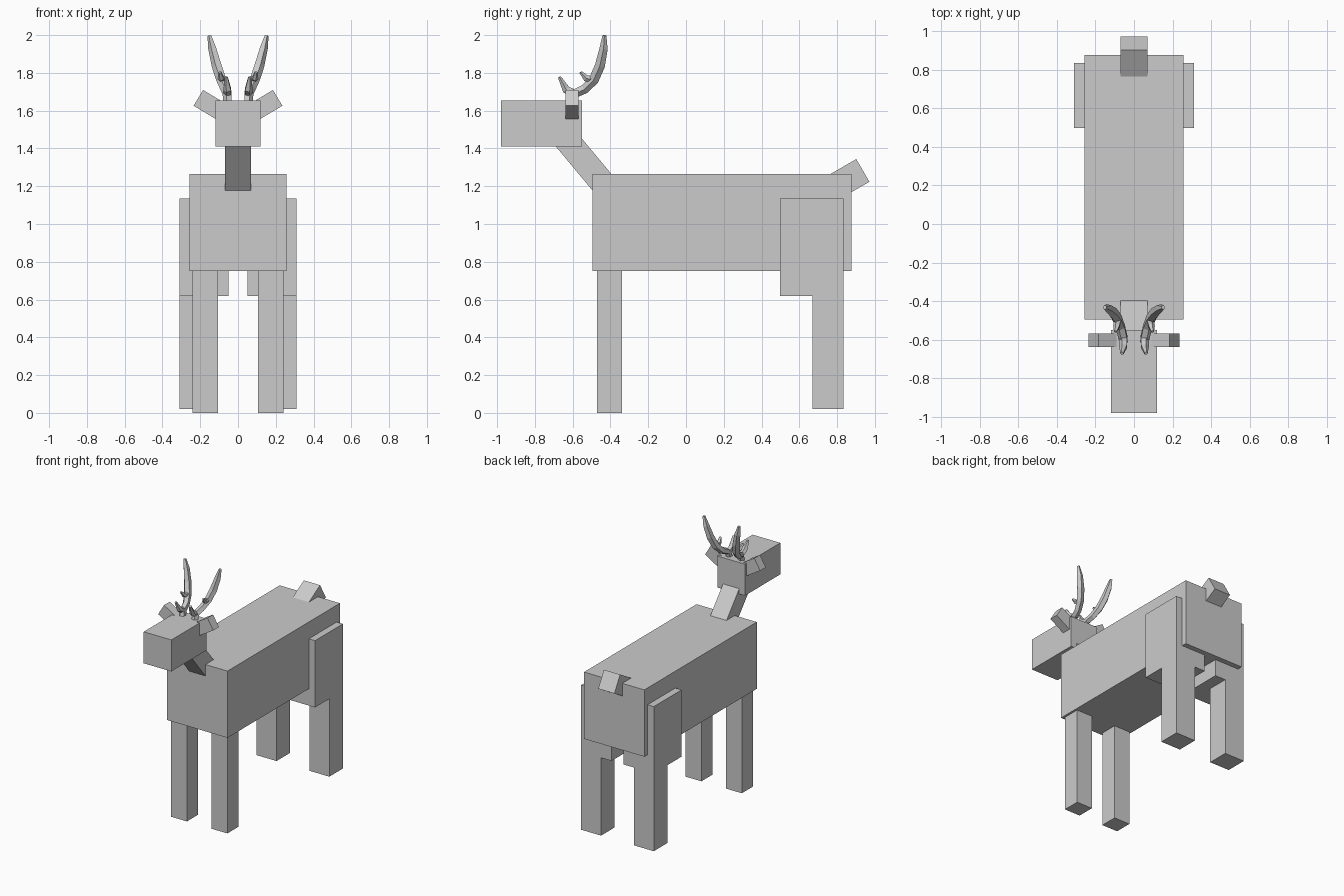
import bpy, bmesh, math
from mathutils import Vector, Matrix

if "Cube" in bpy.data.objects:
    bpy.data.objects.remove(bpy.data.objects["Cube"])


def finish(name, bm):
    bmesh.ops.recalc_face_normals(bm, faces=bm.faces)
    me = bpy.data.meshes.new(name)
    bm.to_mesh(me)
    bm.free()
    ob = bpy.data.objects.new(name, me)
    bpy.context.collection.objects.link(ob)
    return ob


def add_box(bm, lo, hi):
    lo, hi = Vector(lo), Vector(hi)
    m = Matrix.Translation((lo + hi) / 2) @ Matrix.Diagonal((*(hi - lo), 1))
    bmesh.ops.create_cube(bm, size=1, matrix=m)


def box(name, lo, hi):
    bm = bmesh.new()
    add_box(bm, lo, hi)
    return finish(name, bm)


def turned_box(name, centre, size, axis, degrees):
    ob = box(name, [-s / 2 for s in size], [s / 2 for s in size])
    ob.data.transform(Matrix.Translation(centre) @ Matrix.Rotation(math.radians(degrees), 4, axis))
    return ob


def prism_x(name, profile, x0, x1):
    # extrude a (y, z) outline along x
    bm = bmesh.new()
    f = bm.faces.new([bm.verts.new((x0, y, z)) for y, z in profile])
    ext = bmesh.ops.extrude_face_region(bm, geom=[f])
    bmesh.ops.translate(bm, vec=(x1 - x0, 0, 0),
                        verts=[v for v in ext["geom"] if isinstance(v, bmesh.types.BMVert)])
    return finish(name, bm)


def add_tube(bm, path, sides=5):
    # tapered sweep through (x, y, z, radius) points
    pts = [Vector(p[:3]) for p in path]
    rings = []
    for i, p in enumerate(pts):
        t = (pts[min(i + 1, len(pts) - 1)] - pts[max(i - 1, 0)]).normalized()
        u = (Vector((1, 0, 0)) - t * t.x).normalized()
        w = t.cross(u)
        ring = []
        for k in range(sides):
            a = 2 * math.pi * k / sides
            ring.append(bm.verts.new(p + path[i][3] * (u * math.cos(a) + w * math.sin(a))))
        rings.append(ring)
    for a, b in zip(rings, rings[1:]):
        for k in range(sides):
            n = (k + 1) % sides
            bm.faces.new((a[k], a[n], b[n], b[k]))
    bm.faces.new(rings[0])
    bm.faces.new(rings[-1])


def mirror(ob):
    mod = ob.modifiers.new("mirror", 'MIRROR')
    mod.use_axis[0] = True
    mod.use_clip = False
    mod.use_mirror_merge = False


# body, head, neck and tail
box("body", (-0.257, -0.495, 0.75), (0.257, 0.875, 1.265))
box("head", (-0.118, -0.98, 1.41), (0.118, -0.55, 1.653))
turned_box("neck", (0, -0.515, 1.305), (0.138, 0.133, 0.43), 'X', 39.8)
turned_box("tail", (0, 0.841, 1.2285), (0.138, 0.22, 0.139), 'X', 30)

# legs
mirror(box("front_leg", (0.105, -0.472, 0.0), (0.24, -0.338, 0.78)))
mirror(box("hind_shin", (0.14, 0.67, 0.02), (0.31, 0.835, 0.62)))
mirror(box("hind_thigh", (0.05, 0.497, 0.62), (0.31, 0.835, 1.135)))

# ears
mirror(turned_box("ear", (0.133, -0.6025, 1.6215), (0.18, 0.069, 0.097), 'Y', -31))

# antlers: main beam plus two tines
bm = bmesh.new()
add_tube(bm, [(0.052, -0.605, 1.63, 0.024), (0.056, -0.59, 1.69, 0.026),
              (0.068, -0.535, 1.715, 0.026), (0.088, -0.487, 1.765, 0.028),
              (0.112, -0.455, 1.84, 0.028), (0.135, -0.436, 1.93, 0.023),
              (0.151, -0.432, 1.998, 0.011)])
add_tube(bm, [(0.054, -0.59, 1.69, 0.023), (0.055, -0.635, 1.712, 0.022),
              (0.062, -0.67, 1.778, 0.009)])
add_tube(bm, [(0.084, -0.495, 1.765, 0.02), (0.09, -0.53, 1.772, 0.018),
              (0.096, -0.558, 1.804, 0.008)])
mirror(finish("antler", bm))
